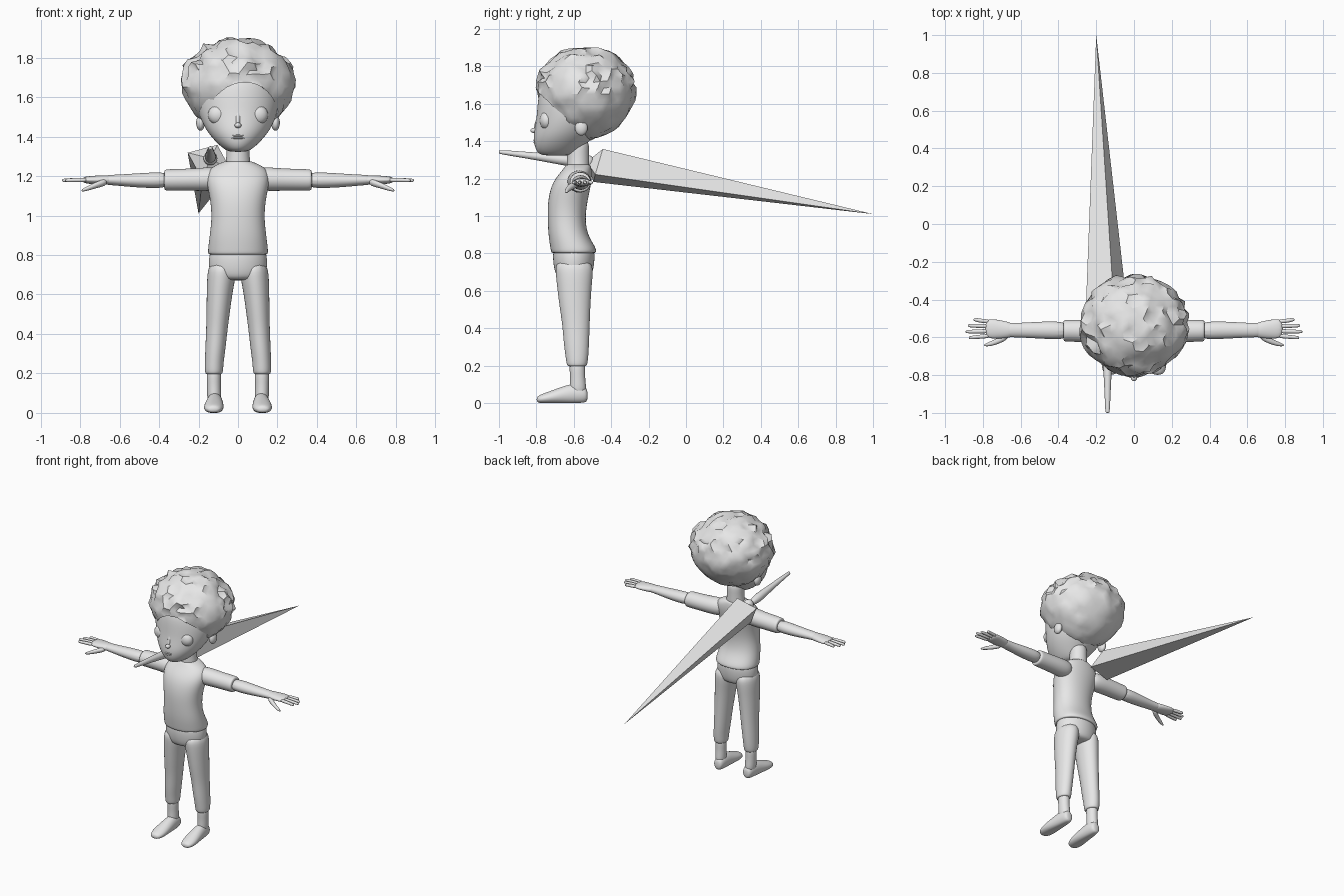
import bpy, bmesh, math, random
from mathutils import Vector, noise

random.seed(4)
default_cube = bpy.data.objects.get("Cube")
if default_cube:
    bpy.data.objects.remove(default_cube)

grey = bpy.data.materials.new("plain_grey")
grey.use_nodes = True
grey.diffuse_color = (.8, .8, .8, 1)
grey.node_tree.nodes["Principled BSDF"].inputs["Base Color"].default_value = (.8, .8, .8, 1)


def add_object(name, bm, smooth=True, mirror=False, subdivide=0):
    """Turn a bmesh into an object with the shared material and modifiers."""
    bmesh.ops.recalc_face_normals(bm, faces=bm.faces)
    for face in bm.faces:
        face.smooth = smooth
    mesh = bpy.data.meshes.new(name)
    bm.to_mesh(mesh)
    bm.free()
    mesh.materials.append(grey)
    obj = bpy.data.objects.new(name, mesh)
    bpy.context.collection.objects.link(obj)
    if mirror:
        modifier = obj.modifiers.new("mirror", "MIRROR")
        modifier.use_mirror_merge = False
    if subdivide:
        modifier = obj.modifiers.new("subdivide", "SUBSURF")
        modifier.levels = modifier.render_levels = subdivide
    return obj


def loft(name, axis, rings, mirror=False, sides=12, power=1.0):
    """Skin oval rings: position along axis, two centre values, two radii."""
    bm = bmesh.new()
    loops = []
    for along, centre_a, centre_b, radius_a, radius_b in rings:
        loop = []
        for i in range(sides):
            angle = math.tau * i / sides
            c, s = math.cos(angle), math.sin(angle)
            a = centre_a + 1.04 * radius_a * math.copysign(abs(c) ** power, c)
            b = centre_b + 1.04 * radius_b * math.copysign(abs(s) ** power, s)
            point = {"x": (along, a, b), "y": (a, along, b), "z": (a, b, along)}[axis]
            loop.append(bm.verts.new((point[0], point[1], max(point[2], 0))))
        loops.append(loop)
    for lower, upper in zip(loops, loops[1:]):
        for i in range(sides):
            j = (i + 1) % sides
            bm.faces.new((lower[i], lower[j], upper[j], upper[i]))
    bm.faces.new(loops[0])
    bm.faces.new(loops[-1])
    return add_object(name, bm, mirror=mirror, subdivide=2)


def ellipsoid(name, centre, radii, mirror=False):
    bm = bmesh.new()
    bmesh.ops.create_uvsphere(bm, u_segments=24, v_segments=14, radius=1)
    for v in bm.verts:
        v.co = Vector(centre) + v.co * Vector(radii)
    return add_object(name, bm, mirror=mirror)


# Shirt with a turned hem
loft("shirt", "z", [
    (.8, 0, -.6, .14, .11), (.805, 0, -.6, .152, .121), (.83, 0, -.603, .152, .122),
    (.9, 0, -.632, .143, .104), (.99, 0, -.64, .132, .1), (1.08, 0, -.633, .14, .106),
    (1.16, 0, -.615, .158, .106), (1.21, 0, -.597, .158, .094),
    (1.245, 0, -.583, .135, .078), (1.268, 0, -.577, .085, .068),
    (1.278, 0, -.577, .06, .06)], power=.9)
loft("neck", "z", [
    (1.22, 0, -.577, .07, .06), (1.28, 0, -.577, .06, .06),
    (1.34, 0, -.577, .057, .058), (1.42, 0, -.577, .06, .06)])

# Sleeves, forearms and hands
loft("sleeve", "x", [
    (.08, -.575, 1.185, .05, .05), (.14, -.572, 1.185, .065, .062),
    (.22, -.567, 1.182, .061, .056), (.35, -.565, 1.18, .057, .055),
    (.37, -.565, 1.18, .057, .053), (.375, -.565, 1.18, .046, .042)], mirror=True)
loft("forearm", "x", [
    (.34, -.565, 1.18, .048, .042), (.46, -.562, 1.178, .047, .039),
    (.56, -.562, 1.178, .041, .032), (.64, -.562, 1.18, .037, .026),
    (.68, -.56, 1.18, .04, .024)], mirror=True)
loft("palm", "x", [
    (.63, -.562, 1.18, .034, .025), (.68, -.56, 1.18, .045, .024),
    (.74, -.555, 1.18, .052, .021), (.79, -.553, 1.18, .05, .016)], mirror=True)
finger_tips = {"little": .85, "ring": .88, "middle": .892, "index": .875}
for i, (finger, tip) in enumerate(finger_tips.items()):
    root_y, tip_y = -.517 - i * .025, -.506 - i * .032
    loft(finger + "_finger", "x", [
        (.76, root_y, 1.18, .013, .013), (.82, (root_y + tip_y) / 2, 1.18, .011, .011),
        (tip - .01, tip_y, 1.178, .01, .01), (tip, tip_y, 1.178, .006, .006)],
        mirror=True, sides=8)
loft("thumb", "x", [
    (.66, -.585, 1.172, .022, .02), (.71, -.615, 1.158, .019, .018),
    (.76, -.635, 1.138, .013, .013), (.795, -.642, 1.126, .007, .007)],
    mirror=True, sides=8)

# Trousers: hips and two cuffed legs
loft("trouser_hips", "z", [
    (.67, 0, -.6, .1, .075), (.69, 0, -.6, .14, .1), (.75, 0, -.6, .15, .111),
    (.81, 0, -.6, .145, .112), (.83, 0, -.6, .13, .1)])
loft("trouser_leg", "z", [
    (.195, .122, -.583, .036, .045), (.2, .122, -.583, .046, .055),
    (.25, .121, -.583, .047, .061), (.32, .115, -.586, .051, .068),
    (.42, .107, -.588, .054, .073), (.52, .1, -.594, .06, .083),
    (.62, .092, -.597, .066, .092), (.69, .084, -.597, .073, .1),
    (.77, .08, -.6, .066, .1)], mirror=True)
loft("ankle", "z", [
    (.04, .12, -.577, .034, .045), (.1, .121, -.578, .036, .043),
    (.15, .122, -.58, .035, .039), (.24, .122, -.583, .039, .046)], mirror=True)
loft("foot", "y", [
    (-.525, .117, .04, .024, .03), (-.545, .117, .045, .036, .047),
    (-.6, .118, .048, .041, .058), (-.66, .12, .04, .046, .048),
    (-.72, .123, .03, .051, .036), (-.77, .124, .022, .046, .026),
    (-.8, .125, .018, .026, .016)], mirror=True)

# Head and face
loft("head", "z", [
    (1.322, 0, -.69, .04, .07), (1.335, 0, -.69, .068, .1),
    (1.37, 0, -.68, .108, .128), (1.42, 0, -.655, .15, .158),
    (1.47, 0, -.63, .178, .175), (1.53, 0, -.61, .2, .185),
    (1.61, 0, -.59, .213, .2), (1.7, 0, -.58, .2, .195),
    (1.78, 0, -.57, .13, .13), (1.8, 0, -.57, .05, .05)], sides=16)
ellipsoid("eye", (.1, -.745, 1.51), (.052, .038, .05), mirror=True)
ellipsoid("ear", (.19, -.56, 1.47), (.022, .034, .04), mirror=True)
ellipsoid("nose_tip", (0, -.812, 1.457), (.017, .02, .014))
loft("nose_bridge", "z", [
    (1.45, 0, -.806, .011, .015), (1.5, 0, -.798, .012, .01),
    (1.55, 0, -.785, .012, .006)], sides=8)
for name, height in (("upper_lip", 1.405), ("lower_lip", 1.393)):
    ellipsoid(name, (0, -.802, height), (.035, .014, .007))

# Curly hair: jagged crown, softer bumps at the nape, narrower at the bottom
bm = bmesh.new()
bmesh.ops.create_icosphere(bm, subdivisions=4, radius=1)
for v in bm.verts:
    d = v.co.normalized()
    crown = min(max((d.z + .45) / .9, 0), 1)
    bump = .05 * noise.noise(d * 5) + random.uniform(-.05, .07) * (.2 + .8 * crown)
    taper = 1 - .12 * max(-d.z, 0)
    front = 1 + .06 * max(-d.y, 0) * max(d.z, 0)
    size = 1 + bump
    v.co = (d.x * .285 * taper * size, -.535 + d.y * .262 * taper * front * size,
            1.652 + d.z * .245 * size)
hair = add_object("curly_hair", bm)
bpy.context.view_layer.objects.active = hair
hair.select_set(True)
bpy.ops.object.shade_smooth_by_angle(angle=math.radians(42))

# Opening that leaves the face free under a swept fringe
bm = bmesh.new()
bmesh.ops.create_cone(bm, cap_ends=True, segments=40, radius1=1, radius2=1, depth=1)
for v in bm.verts:
    x, z, y = v.co
    v.co = (.015 + .195 * x + .02 * z, -.64 - .5 * (y + .5), 1.44 + .235 * z)
cutter = add_object("face_opening_cutter", bm, smooth=False)
cutter.hide_render = True
cutter.hide_set(True)
cutter.display_type = "WIRE"
opening = hair.modifiers.new("face_opening", "BOOLEAN")
opening.operation = "DIFFERENCE"
opening.solver = "EXACT"
opening.object = cutter

# Long four-sided spike behind the shoulder
bm = bmesh.new()
base = Vector((-.143, -.47, 1.27))
across, down = Vector((.075, .005, .02)), Vector((.037, -.02, -.068))
corners = [bm.verts.new(base + across * i + down * j)
           for i, j in ((1, -1), (1, 1), (-1, 1), (-1, -1))]
for end in ((-.2, 1, 1.01), (-.14, -.53, 1.29)):
    point = bm.verts.new(end)
    for i in range(4):
        bm.faces.new((corners[i], corners[(i + 1) % 4], point))
add_object("spike", bm, smooth=False)

# Tapered grip in front of the spike
ellipsoid("grip_joint", (-.14, -.525, 1.29), (.035, .035, .035))
loft("grip", "y", [
    (-.53, -.14, 1.285, .014, .014), (-.62, -.14, 1.295, .033, .033),
    (-.68, -.14, 1.303, .029, .029), (-.85, -.14, 1.325, .019, .019),
    (-.995, -.14, 1.342, .013, .012), (-1, -.14, 1.342, .009, .008)], sides=8)
